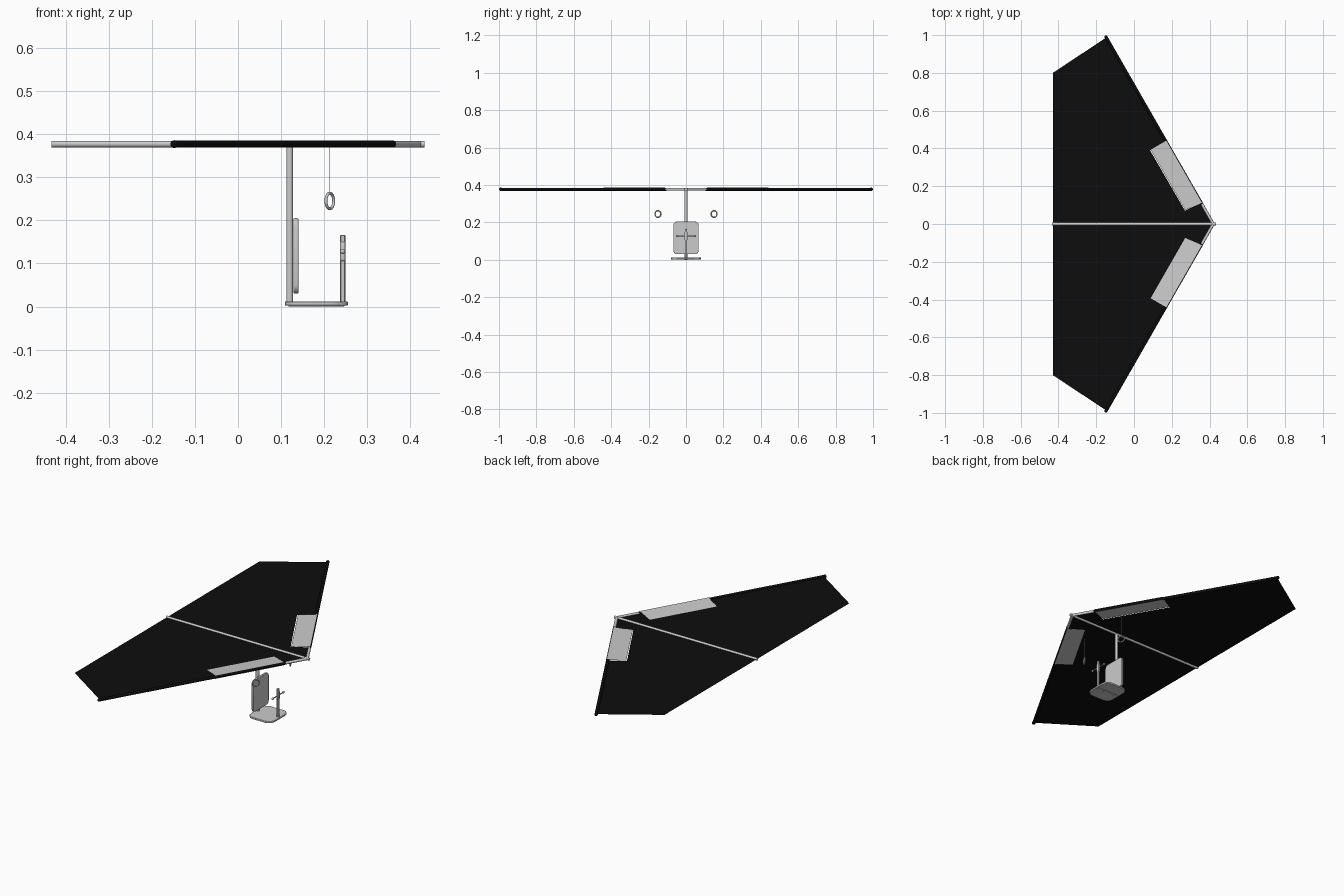
import bpy, bmesh, math
from mathutils import Vector

if "Cube" in bpy.data.objects:
    bpy.data.objects.remove(bpy.data.objects["Cube"])

ZW = 0.377          # wing plane height
R = 0.0075          # frame tube radius
NOSE = Vector((0.42, 0, ZW))

black = bpy.data.materials.new("black_cloth")
black.diffuse_color = (0.004, 0.004, 0.004, 1)
black.use_nodes = True
black.node_tree.nodes["Principled BSDF"].inputs["Base Color"].default_value = black.diffuse_color


def new_object(name, bm, mat=None):
    bmesh.ops.recalc_face_normals(bm, faces=bm.faces)
    me = bpy.data.meshes.new(name)
    bm.to_mesh(me)
    bm.free()
    ob = bpy.data.objects.new(name, me)
    bpy.context.collection.objects.link(ob)
    if mat:
        me.materials.append(mat)
    return ob


def smooth(ob):
    bpy.ops.object.select_all(action='DESELECT')
    bpy.context.view_layer.objects.active = ob
    ob.select_set(True)
    bpy.ops.object.shade_smooth_by_angle(angle=math.radians(40))


def tube(name, a, b, r, mat=None, n=16):
    a, b = Vector(a), Vector(b)
    bpy.ops.mesh.primitive_cylinder_add(vertices=n, radius=r, depth=(b - a).length, location=(a + b) / 2)
    ob = bpy.context.object
    ob.name = name
    ob.rotation_euler = (b - a).to_track_quat('Z', 'Y').to_euler()
    if mat:
        ob.data.materials.append(mat)
    smooth(ob)
    return ob


def ball(name, loc, r, mat=None):
    bpy.ops.mesh.primitive_uv_sphere_add(segments=16, ring_count=10, radius=r, location=loc)
    ob = bpy.context.object
    ob.name = name
    if mat:
        ob.data.materials.append(mat)
    smooth(ob)


def sheet(name, points, mat=None):
    bm = bmesh.new()
    bm.faces.new([bm.verts.new(p) for p in points])
    bmesh.ops.triangulate(bm, faces=bm.faces)
    return new_object(name, bm, mat)


def slab(name, size, loc, axis, corner):
    # box with rounded corners around its thin axis and softened rims
    bm = bmesh.new()
    bmesh.ops.create_cube(bm, size=1)
    for v in bm.verts:
        v.co = Vector([v.co[i] * size[i] + loc[i] for i in range(3)])
    edges = [e for e in bm.edges
             if abs((e.verts[0].co - e.verts[1].co).normalized()[axis]) > 0.9]
    bmesh.ops.bevel(bm, geom=edges, offset=corner, segments=3, affect='EDGES', profile=0.5)
    ob = new_object(name, bm)
    bev = ob.modifiers.new("rim", 'BEVEL')
    bev.width = 0.002
    bev.segments = 2
    smooth(ob)
    return ob


# centre keel tube
tube("keel", (-0.433, 0, ZW), (0.433, 0, ZW), R)

for s, side in ((1, "left"), (-1, "right")):
    def at(x, y, z=ZW):
        return Vector((x, s * y, z))

    tip = at(-0.148, 0.99)
    sleeve_start = at(0.36, 0.105)
    # leading edge: bare tube at the nose, cloth sleeve outboard
    tube(side + "_nose_tube", NOSE, sleeve_start, R)
    tube(side + "_leading_edge", sleeve_start, tip, R + 0.0005, black)
    ball(side + "_wing_tip", tip, R + 0.0015, black)
    # sail with a cut-out for the flap
    sheet(side + "_sail", [at(0.415, 0), at(-0.43, 0), at(-0.43, 0.80), at(-0.15, 0.985),
                           at(0.167, 0.44), at(0.085, 0.39), at(0.27, 0.07),
                           at(0.355, 0.112)], black)
    # flap skins above and below the leading edge
    for d, where in ((1, "upper"), (-1, "lower")):
        z = ZW + d * (R + 0.001)
        sheet(f"{side}_{where}_flap", [at(0.172, 0.442, z), at(0.088, 0.393),
                                       at(0.271, 0.074), at(0.361, 0.112, z)])
    # pull cord and hand ring, parallel to the leading edge
    tube(side + "_pull_cord", at(0.213, 0.15, 0.263), at(0.213, 0.15, ZW - 0.001), 0.001, n=8)
    bpy.ops.mesh.primitive_torus_add(major_radius=0.018, minor_radius=0.0035, major_segments=32,
                                     minor_segments=10, location=at(0.213, 0.15, 0.245),
                                     rotation=(0, math.pi / 2, s * math.radians(30)))
    bpy.context.object.name = side + "_hand_ring"
    smooth(bpy.context.object)
    # handlebar end grips
    ball(side + "_grip", at(0.243, 0.047, 0.128), 0.006)

# mast, foot plate and back rest
tube("mast", (0.12, 0, 0.003), (0.12, 0, ZW), 0.008)
slab("seat", (0.146, 0.16, 0.010), (0.182, 0, 0.007), 2, 0.035)
slab("seat_frame", (0.13, 0.02, 0.008), (0.182, 0, 0.004), 2, 0.004)
slab("back_rest", (0.011, 0.136, 0.175), (0.1345, 0, 0.1175), 0, 0.02)

# control column with handlebar
slab("control_column", (0.012, 0.012, 0.157), (0.243, 0, 0.0875), 2, 0.003)
slab("handlebar_clamp", (0.010, 0.018, 0.045), (0.243, 0, 0.128), 0, 0.004)
tube("handlebar", (0.243, -0.047, 0.128), (0.243, 0.047, 0.128), 0.003, n=12)
